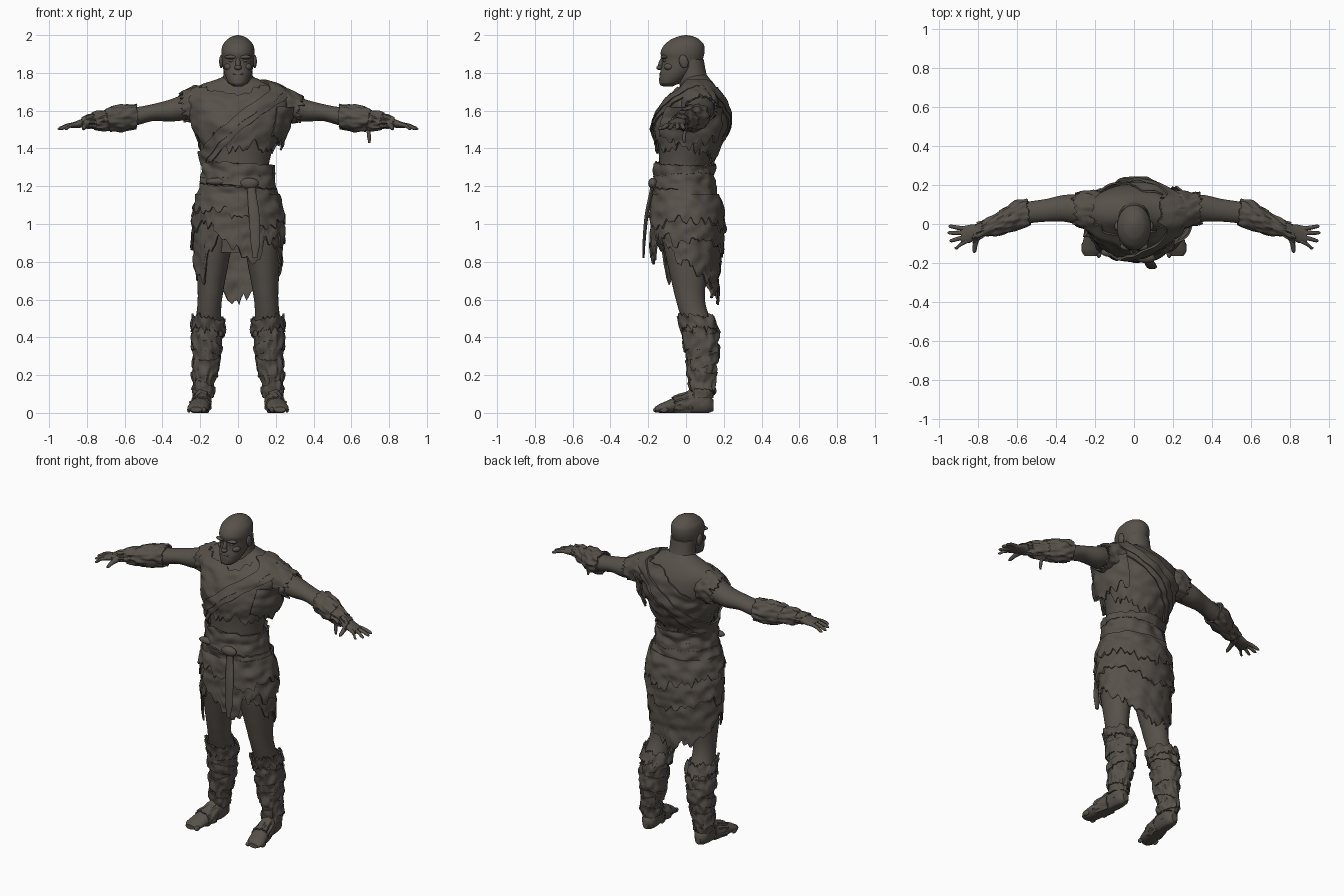
import bpy, bmesh, math
from math import sin, cos, radians
from mathutils import Vector, noise

cube = bpy.data.objects.get("Cube")
if cube:
    bpy.data.objects.remove(cube)

# one weathered brown for skin and cloth
brown = bpy.data.materials.new("weathered_brown")
brown.use_nodes = True
colour = (0.095, 0.082, 0.068, 1)
brown.diffuse_color = colour
shader = next(n for n in brown.node_tree.nodes if n.type == 'BSDF_PRINCIPLED')
shader.inputs["Base Color"].default_value = colour
shader.inputs["Roughness"].default_value = 0.8


def finish(name, bm, thickness=0):
    bmesh.ops.recalc_face_normals(bm, faces=bm.faces)
    mesh = bpy.data.meshes.new(name)
    bm.to_mesh(mesh)
    bm.free()
    mesh.materials.append(brown)
    obj = bpy.data.objects.new(name, mesh)
    bpy.context.collection.objects.link(obj)
    for other in bpy.context.selected_objects:
        other.select_set(False)
    obj.select_set(True)
    bpy.context.view_layer.objects.active = obj
    if thickness:
        mod = obj.modifiers.new("thickness", 'SOLIDIFY')
        mod.thickness = thickness
        bpy.ops.object.modifier_apply(modifier=mod.name)
    bpy.ops.object.shade_smooth_by_angle(angle=radians(45))
    return obj


def section(profile, s):
    """Smoothly interpolated (centre a, centre b, radius a, radius b) at s."""
    last = len(profile) - 1
    i = 0
    while i < last - 1 and s > profile[i + 1][0]:
        i += 1
    p0, p1, p2, p3 = (profile[min(max(k, 0), last)] for k in range(i - 1, i + 3))
    u = (s - p1[0]) / (p2[0] - p1[0])
    u = min(max(u, 0), 1)
    return [0.5 * (2*b + (c - a)*u + (2*a - 5*b + 4*c - d)*u*u + (3*b - a - 3*c + d)*u**3)
            for a, b, c, d in zip(p0[1:], p1[1:], p2[1:], p3[1:])]


def value(v, angle):
    return v(angle) if callable(v) else v


def shell(name, profile, lo, hi, off=0.0, axis='z', side=1, arc=(0, 360),
          segs=48, rows=24, cap=False, wrinkle=0.0, thickness=0.0):
    """Skin laid over a profile between two edges, which may vary with angle."""
    bm = bmesh.new()
    closed = arc[1] - arc[0] == 360
    cols = segs if closed else segs + 1
    grid = []
    for r in range(rows + 1):
        ring = []
        for c in range(cols):
            angle = arc[0] + (arc[1] - arc[0]) * c / segs
            low, high = value(lo, angle), value(hi, angle)
            s = low + (high - low) * r / rows
            ca, cb, ra, rb = section(profile, s)
            ct, st = cos(radians(angle)), sin(radians(angle))
            o = off
            if wrinkle:
                o += wrinkle * noise.noise(Vector((ct * 3, st * 3, s * 22)))
            a, b = ca + (ra + o) * ct, cb + (rb + o) * st
            co = {'z': (a, b, s), 'x': (s, a, b), 'y': (a, s, b)}[axis]
            ring.append(bm.verts.new((co[0] * side, co[1], max(co[2], 0))))
        grid.append(ring)
    for low_ring, high_ring in zip(grid, grid[1:]):
        for c in range(segs):
            d = (c + 1) % cols
            bm.faces.new((low_ring[c], low_ring[d], high_ring[d], high_ring[c]))
    if cap:
        bm.faces.new(grid[0])
        bm.faces.new(grid[-1])
    return finish(name, bm, thickness)


def body(name, profile, **kw):
    return shell(name, profile, profile[0][0], profile[-1][0], cap=True, **kw)


def cloth(name, profile, lo, hi, off, **kw):
    args = dict(segs=110, rows=16, wrinkle=0.014, thickness=0.01)
    args.update(kw)
    return shell(name, profile, lo, hi, off, **args)


def hem(points, rag=0.03, seed=0):
    """Torn edge: heights listed by angle, roughened with noise."""
    def edge(angle):
        angle %= 360
        ring = points + [(points[0][0] + 360, points[0][1])]
        for (a, z), (b, w) in zip(ring, ring[1:]):
            if a <= angle <= b:
                base = z + (w - z) * (angle - a) / (b - a)
                break
        t = radians(angle)
        return base + rag * noise.noise(Vector((cos(t) * 9, sin(t) * 9, seed + 0.5)))
    return edge


def tilt(centre, swing, phase=0, rag=0.01):
    """Slanted edge for wound strips."""
    def edge(angle):
        t = radians(angle)
        return centre + swing * cos(t - radians(phase)) + rag * noise.noise(
            Vector((cos(t) * 7, sin(t) * 7, centre * 9)))
    return edge


def blob(name, loc, size, rot=0):
    bm = bmesh.new()
    bmesh.ops.create_uvsphere(bm, u_segments=20, v_segments=12, radius=1)
    for v in bm.verts:
        x, y, z = (v.co[i] * size[i] for i in range(3))
        y, z = y * cos(rot) - z * sin(rot), y * sin(rot) + z * cos(rot)
        v.co = Vector((x, y, z)) + Vector(loc)
    return finish(name, bm)


# torso and neck
torso = [(.85, 0, .0, .16, .12), (1.0, 0, .01, .195, .15), (1.1, 0, 0, .195, .15),
         (1.2, 0, -.01, .172, .14), (1.3, 0, -.01, .162, .132), (1.4, 0, .01, .185, .155),
         (1.5, 0, .022, .22, .18), (1.6, 0, .037, .25, .168), (1.67, 0, .05, .265, .14),
         (1.71, 0, .06, .245, .11), (1.745, 0, .062, .18, .085), (1.77, 0, .055, .1, .07),
         (1.79, 0, .05, .07, .06)]
body("torso", torso, rows=60)
body("neck", [(1.68, 0, .06, .11, .09), (1.77, 0, .04, .08, .075), (1.87, 0, .03, .075, .065)])

# head and face
body("head", [(1.728, 0, -.095, .025, .025), (1.745, 0, -.085, .05, .055),
              (1.79, 0, -.055, .07, .085), (1.83, 0, -.03, .08, .1),
              (1.87, 0, -.02, .084, .108), (1.91, 0, -.018, .088, .116),
              (1.95, 0, -.01, .08, .104), (1.98, 0, -.004, .055, .072),
              (1.995, 0, 0, .027, .035), (2.0, 0, 0, .004, .005)], rows=50)
blob("nose_bridge", (0, -.13, 1.85), (.013, .016, .036), -0.3)
blob("nose_tip", (0, -.14, 1.828), (.02, .017, .013))
blob("upper_lip", (0, -.127, 1.795), (.032, .014, .008))
blob("lower_lip", (0, -.125, 1.78), (.027, .014, .008))
blob("chin", (0, -.122, 1.752), (.032, .02, .022))
for side, label in ((1, "left"), (-1, "right")):
    blob(label + "_brow", (side * .035, -.115, 1.884), (.036, .02, .011))
    blob(label + "_eye", (side * .034, -.113, 1.865), (.015, .01, .008))
    blob(label + "_cheek", (side * .048, -.088, 1.832), (.026, .028, .02))
    blob(label + "_ear", (side * .088, -.012, 1.86), (.012, .024, .036), 0.25)

# limbs
arm = [(.15, .07, 1.62, .08, .09), (.24, .07, 1.632, .084, .084), (.3, .075, 1.615, .075, .068),
       (.36, .08, 1.6, .068, .058), (.45, .07, 1.59, .058, .045), (.53, .06, 1.572, .056, .048),
       (.6, .045, 1.562, .058, .055), (.68, .01, 1.555, .05, .048), (.76, -.02, 1.545, .036, .036),
       (.8, -.037, 1.54, .038, .028), (.84, -.05, 1.53, .046, .021), (.885, -.056, 1.522, .044, .014)]
leg = [(.04, .185, .085, .045, .05), (.12, .185, .085, .046, .056), (.25, .17, .085, .058, .07),
       (.38, .163, .08, .07, .083), (.47, .158, .065, .07, .08), (.55, .153, .035, .064, .075),
       (.62, .147, .02, .066, .08), (.75, .138, .01, .08, .1), (.9, .125, 0, .096, .12),
       (1.05, .1, 0, .1, .125)]
foot = [(-.165, .222, .018, .03, .014), (-.14, .216, .024, .052, .024), (-.08, .205, .036, .054, .038),
        (0, .192, .05, .045, .054), (.07, .186, .06, .045, .07), (.12, .184, .05, .042, .052),
        (.145, .184, .04, .02, .03)]
tips = [(.95, -.012), (.955, -.045), (.945, -.085), (.918, -.122)]
for side, label in ((1, "left"), (-1, "right")):
    body(label + "_arm", arm, axis='x', side=side, rows=50, segs=32)
    for n, (x, y) in enumerate(tips):
        root = -.025 - n * .021
        mid = (root + y) / 2
        body(f"{label}_finger_{n}", [(.855, root, 1.527, .012, .012), ((x + .86) / 2, mid, 1.52, .011, .011),
             (x - .01, y, 1.506, .009, .009), (x, y, 1.503, .003, .003)],
             axis='x', side=side, segs=12, rows=10)
    body(label + "_thumb", [(-.148, .818, 1.503, .004, .004), (-.138, .816, 1.506, .01, .01),
         (-.105, .812, 1.517, .013, .013), (-.05, .8, 1.53, .02, .018)],
         axis='y', side=side, segs=12, rows=10)
    body(label + "_leg", leg, side=side, rows=50, segs=32)
    body(label + "_foot", foot, axis='y', side=side, segs=32)
    for n in range(5):
        blob(f"{label}_toe_{n}", (side * (.18 + n * .02), -.152 + .009 * n, .016),
             (.013 - n * .001, .022, .015))

    # bracer, wrist strips and torn shoulder sleeve
    bracer = dict(axis='x', side=side, segs=64)
    cloth(label + "_bracer", arm, tilt(.54, .008), tilt(.69, .012, 90), .015, **bracer)
    cloth(label + "_wrist_wrap", arm, tilt(.67, .01, 200), tilt(.765, .015, 40), .011, **bracer)
    cloth(label + "_hand_wrap", arm, tilt(.75, .01), tilt(.81, .015, 130), .006, **bracer)
    reach = .325 if side > 0 else .29
    cloth(label + "_sleeve", arm, .17, tilt(reach, .015, 90, .04), .013, **bracer)

    # shin wrappings with a ragged cuff
    cloth(label + "_shin_cloth", leg, .08, tilt(.47, .01), .007, side=side, segs=64, rows=30)
    for n in range(5):
        base = .13 + n * .07
        swing = .022 * (-1) ** n
        cloth(f"{label}_shin_strip_{n}", leg, tilt(base - .025, swing, 50 * n),
              tilt(base + .03, swing, 50 * n), .014, side=side, segs=64, rows=8)
    cloth(label + "_cuff", leg, tilt(.44, .012, 0, .04), tilt(.505, .012, 0, .03), .021,
          side=side, segs=64, rows=8)
    cloth(label + "_foot_wrap", foot, tilt(-.07, .01), tilt(.02, .015), .006,
          axis='y', side=side, segs=48)

# tunic, torn at the hem and open at the right shoulder blade
tunic_hem = hem([(0, 1.42), (60, 1.34), (90, 1.32), (150, 1.35), (180, 1.38), (215, 1.36), (235, 1.48),
                 (250, 1.4), (270, 1.37), (290, 1.44), (325, 1.39)], .06)
tunic_neck = hem([(0, 1.74), (60, 1.74), (85, 1.7), (105, 1.63), (130, 1.56), (160, 1.6), (180, 1.7),
                  (200, 1.735), (250, 1.7), (270, 1.68), (300, 1.73)], .02, 4)
cloth("tunic", torso, tunic_hem, tunic_neck, .016, rows=30)
cloth("left_drape", torso, hem([(0, 1.42), (40, 1.45), (320, 1.46)], .05, 7), 1.62, .04, arc=(-45, 45))


# diagonal sash from left shoulder to right waist
def sash_edge(shift):
    return lambda angle: min(1.765, 1.535 + .21 * cos(radians(angle)) + shift
                             + .012 * noise.noise(Vector((angle * .06, shift, 0))))


cloth("sash", torso, sash_edge(-.055), sash_edge(.045), .026)
cloth("sash_fold", torso, sash_edge(-.015), sash_edge(.05), .032)

# waist wraps and knot
cloth("upper_belt", torso, tilt(1.255, .012, 30), tilt(1.32, .01, 200), .02)
cloth("middle_belt", torso, tilt(1.2, .015, 190), tilt(1.268, .012, 20), .028)
cloth("lower_belt", torso, tilt(1.1, .02, 20), tilt(1.2, .015, 160), .03)
blob("belt_knot", (.06, -.175, 1.215), (.05, .025, .03))
blob("belt_knot_end", (-.11, -.145, 1.225), (.06, .025, .02))

# layered ragged skirt
skirt = [(.5, 0, .01, .215, .165), (.7, 0, .005, .232, .172), (.85, 0, .005, .236, .182),
         (1.0, 0, .005, .23, .18), (1.1, 0, 0, .212, .17), (1.2, 0, -.005, .185, .15)]
under = hem([(0, .79), (30, .74), (60, .65), (90, .59), (120, .64), (150, .7), (180, .77), (200, .78),
             (214, .69), (228, .83), (245, .93), (270, .95), (300, .95), (325, .88), (345, .8)], .06, 2)
over = hem([(0, .9), (30, .92), (60, .87), (90, .84), (120, .89), (150, .92), (180, .88), (200, .99),
            (225, 1.02), (250, .94), (275, .84), (290, .76), (305, .9), (330, .97), (345, .88)], .06, 5)
upper = hem([(0, 1.02), (80, .98), (130, 1.03), (200, 1.08), (260, 1.06), (300, 1.0)], .06, 9)
cloth("under_skirt", skirt, under, 1.15, 0, rows=30)
cloth("over_skirt", skirt, over, 1.15, .014, rows=24)
cloth("hip_wrap", skirt, upper, 1.16, .024)

# hanging strips
body("front_strip", [(.82, .09, -.225, .012, .006), (.9, .092, -.222, .025, .008),
                     (1.05, .085, -.208, .028, .01), (1.2, .07, -.18, .022, .01)], segs=16)
body("bracer_strip", [(1.43, .695, -.01, .006, .006), (1.46, .694, -.01, .01, .009),
                      (1.53, .685, 0, .009, .008)], segs=12)
